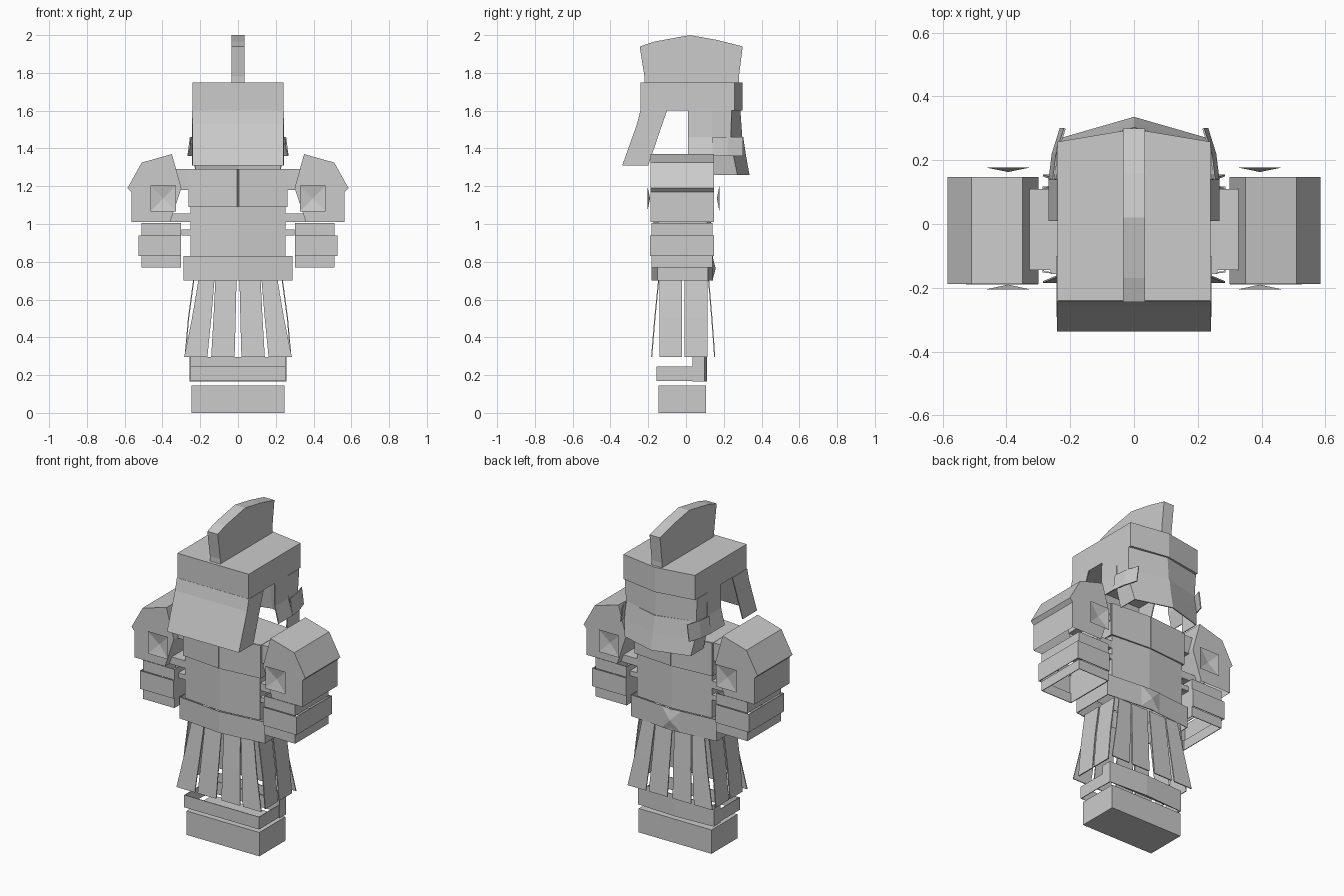
import bpy
import bmesh

cube = bpy.data.objects.get("Cube")
if cube:
    bpy.data.objects.remove(cube, do_unlink=True)

steel = bpy.data.materials.new("plain_grey")
steel.use_nodes = True
GREY = (0.6, 0.6, 0.6, 1)
steel.diffuse_color = GREY
steel.node_tree.nodes["Principled BSDF"].inputs["Base Color"].default_value = GREY


def loft(name, rings, closed=True, caps=(True, True)):
    """Skin a list of point rings; open skins become thin plates."""
    bm = bmesh.new()
    rows = [[bm.verts.new(p) for p in ring] for ring in rings]
    n = len(rows[0])
    for a, b in zip(rows, rows[1:]):
        for i in range(n if closed else n - 1):
            j = (i + 1) % n
            bm.faces.new((a[i], a[j], b[j], b[i]))
    if closed and caps[0]:
        bm.faces.new(rows[0])
    if closed and caps[1]:
        bm.faces.new(rows[-1])
    bmesh.ops.recalc_face_normals(bm, faces=bm.faces)
    mesh = bpy.data.meshes.new(name)
    bm.to_mesh(mesh)
    bm.free()
    mesh.materials.append(steel)
    ob = bpy.data.objects.new(name, mesh)
    bpy.context.scene.collection.objects.link(ob)
    if not (closed and all(caps)):
        mod = ob.modifiers.new("plate", "SOLIDIFY")
        mod.thickness = 0.006
        mod.offset = 0
    return ob


def upright(name, outline, z0, z1, caps=(True, True)):
    return loft(name, [[(x, y, z) for x, y in outline] for z in (z0, z1)], True, caps)


def rect(x0, x1, y0, y1):
    return [(x0, y0), (x1, y0), (x1, y1), (x0, y1)]


def bowed(w, y0, y1, bow0, bow1):
    """Box outline with its two long sides pushed out in the middle."""
    return [(-w, y0), (0, y0 - bow0), (w, y0), (w, y1), (0, y1 + bow1), (-w, y1)]


def gem(name, x, z, y, tip, r):
    base = [(x - r, y, z - r), (x + r, y, z - r), (x + r, y, z + r), (x - r, y, z + r)]
    bm = bmesh.new()
    vs = [bm.verts.new(p) for p in base]
    top = bm.verts.new((x, tip, z))
    for i in range(4):
        bm.faces.new((vs[i], vs[(i + 1) % 4], top))
    if (tip - y) * y > 0:
        bm.faces.new(vs)
    bmesh.ops.recalc_face_normals(bm, faces=bm.faces)
    mesh = bpy.data.meshes.new(name)
    bm.to_mesh(mesh)
    bm.free()
    mesh.materials.append(steel)
    bpy.context.scene.collection.objects.link(bpy.data.objects.new(name, mesh))


# Helmet crest and crown
crest = [(-0.22, 1.75), (-0.22, 1.78), (-0.245, 1.94), (-0.17, 1.965), (0.02, 2.0),
         (0.16, 1.975), (0.3, 1.94), (0.28, 1.78), (0.28, 1.75)]
loft("crest", [[(x, y, z) for y, z in crest] for x in (-0.035, 0.035)])
upright("helmet_crown", bowed(0.24, -0.24, 0.258, 0, 0.04), 1.6, 1.75)

# Neck guard: one sheet wrapping the rear and both sides
guard = [(1.6, -0.24, -0.1), (1.53, -0.257, -0.125), (1.31, -0.335, -0.2)]
loft("neck_guard", [[(-0.24, f, z), (-0.24, b, z), (0.24, b, z), (0.24, f, z)]
                    for z, b, f in guard], closed=False)

# Face guard: rings of (height, corner half width, side end, corner y, middle y)
mask = [(1.6, 0.24, 0.14, 0.24, 0.285), (1.46, 0.235, 0.14, 0.235, 0.295)]
beard = [(1.46, 0.235, 0.14, 0.235, 0.3), (1.36, 0.235, 0.14, 0.25, 0.315),
         (1.26, 0.22, 0.15, 0.27, 0.333)]
for name, rings in (("face_guard", mask), ("chin_guard", beard)):
    loft(name, [[(-w, e, z), (-w, c, z), (0, m, z), (w, c, z), (w, e, z)]
                for z, w, e, c, m in rings], closed=False)

# Upper body, belt and foot block
upright("torso", bowed(0.25, -0.145, 0.11, 0.025, 0.02), 0.83, 1.09, (False, False))
upright("chest", bowed(0.26, -0.15, 0.115, 0.025, 0.02), 1.09, 1.29, (False, True))
upright("belt", bowed(0.285, -0.15, 0.115, 0.03, 0.025), 0.7, 0.83, (False, False))
gem("belt_gem", 0, 0.765, 0.14, 0.157, 0.065)
upright("foot_block", rect(-0.245, 0.245, -0.145, 0.105), 0, 0.145)

# Ankle ring with a taller bent shin plate
upright("ankle_ring", rect(-0.25, 0.25, -0.155, 0.09), 0.17, 0.245, (False, False))
loft("shin_plate", [[(-0.253, 0.035, z), (-0.253, 0.095, z), (0, 0.108, z),
                     (0.253, 0.095, z), (0.253, 0.035, z)] for z in (0.165, 0.295)],
     closed=False)

shoulder = [(0.36, 1.01), (0.3, 1.19), (0.35, 1.37), (0.51, 1.325),
            (0.585, 1.19), (0.565, 1.17), (0.565, 1.01)]
for s, side in ((1, "left"), (-1, "right")):
    # Chest plates with a narrow seam
    for face, y, bow in (("front", -0.153, -0.025), ("rear", 0.118, 0.02)):
        loft(f"{side}_{face}_chest_plate",
             [[(s * 0.004, y + bow, z), (s * 0.26, y, z)] for z in (1.09, 1.29)],
             closed=False)

    # Cheek plate and the flap curving forward from it
    loft(f"{side}_cheek_plate", [[(s * x, 0.01, z), (s * x, 0.14, z)]
         for x, z in ((0.237, 1.6), (0.24, 1.46), (0.265, 1.36))], closed=False)
    loft(f"{side}_cheek_flap", [[(s * (0.26 + d), 0.14, z), (s * (0.25 + d), 0.22, z),
                                 (s * (0.225 + d), 0.3, z)]
         for d, z in ((-0.008, 1.46), (0.005, 1.36))], closed=False)

    # Shoulder guard, open underneath
    ob = loft(f"{side}_shoulder_guard",
              [[(s * x, y, z) for x, z in shoulder] for y in (-0.188, 0.148)])
    bm = bmesh.new()
    bm.from_mesh(ob.data)
    under = [f for f in bm.faces if f.normal.z < -0.99]
    bmesh.ops.delete(bm, geom=under, context="FACES")
    bm.to_mesh(ob.data)
    bm.free()
    for face, y, tip in (("front", -0.205, -0.19), ("rear", 0.177, 0.163)):
        gem(f"{side}_{face}_shoulder_gem", s * 0.395, 1.135, y, tip, 0.068)

    # Straps joining the arm to the body
    for i, (x1, z0, z1) in enumerate(((0.35, 1.18, 1.29), (0.36, 1.01, 1.055),
                                      (0.3, 0.94, 0.97))):
        upright(f"{side}_strap_{i + 1}", rect(s * 0.24, s * x1, -0.145, 0.11), z0, z1)

    # Forearm bands
    for i, (x1, z0, z1, g) in enumerate(((0.51, 0.94, 1.005, 0), (0.525, 0.83, 0.94, 0.008),
                                         (0.51, 0.77, 0.83, 0))):
        upright(f"{side}_forearm_band_{i + 1}",
                rect(s * 0.303, s * x1, -0.18 - g, 0.138 + g), z0, z1, (False, False))

    # Skirt strips: front and rear pairs
    for face, ys in (("front", (-0.145, -0.165, -0.182)), ("rear", (0.12, 0.137, 0.152))):
        for part, top, low in (("inner", (0.008, 0.12), (0.018, 0.142)),
                               ("outer", (0.125, 0.21), (0.162, 0.285))):
            rows = []
            for t, y, z in zip((0, 0.45, 1), ys, (0.7, 0.5, 0.295)):
                rows.append([(s * (a + (b - a) * t), y, z) for a, b in zip(top, low)])
            loft(f"{side}_{face}_{part}_strip", rows, closed=False)
    # Skirt strips on the flank
    for face, y0, y1 in (("front", -0.14, -0.02), ("rear", -0.008, 0.115)):
        loft(f"{side}_{face}_flank_strip", [[(s * x, y0, z), (s * x, y1, z)]
             for x, z in ((0.235, 0.7), (0.262, 0.5), (0.28, 0.295))], closed=False)
